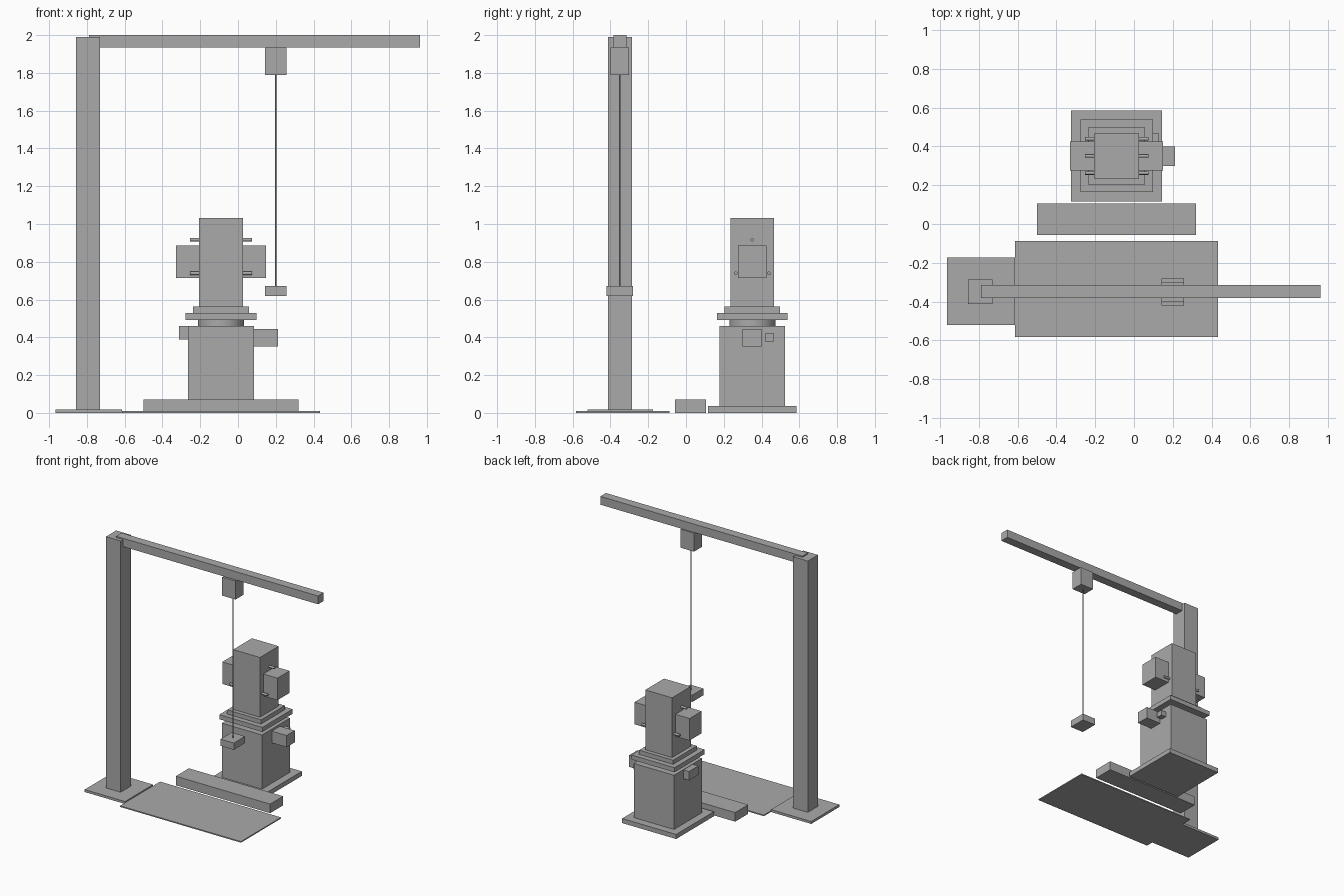
import bpy
import math

cube = bpy.data.objects.get("Cube")
if cube:
    bpy.data.objects.remove(cube, do_unlink=True)

# Single plain grey finish
grey = bpy.data.materials.new("plain_grey")
grey.use_nodes = True
colour = (0.4, 0.4, 0.4, 1.0)
grey.diffuse_color = colour
grey.node_tree.nodes["Principled BSDF"].inputs["Base Color"].default_value = colour


def box(name, x, y, z):
    """Box from (min, max) ranges on each axis."""
    bpy.ops.mesh.primitive_cube_add(size=1, location=[sum(r) / 2 for r in (x, y, z)])
    ob = bpy.context.object
    ob.name = name
    ob.scale = [r[1] - r[0] for r in (x, y, z)]
    bpy.ops.object.transform_apply(location=False, rotation=False, scale=True)
    ob.data.materials.append(grey)
    return ob


def rod(name, centre, radius, length, along_x=False, sides=16):
    bpy.ops.mesh.primitive_cylinder_add(
        vertices=sides, radius=radius, depth=length, location=centre,
        rotation=(0, math.pi / 2 if along_x else 0, 0))
    ob = bpy.context.object
    ob.name = name
    bpy.ops.object.shade_smooth_by_angle(angle=math.radians(40))
    ob.data.materials.append(grey)
    return ob


CX, CY = -0.09, 0.351     # machine axis


def centred(name, half, z):
    return box(name, (CX - half, CX + half), (CY - half, CY + half), z)


# Jib crane
box("crane_base_plate", (-0.965, -0.615), (-0.522, -0.174), (0, 0.019))
box("crane_post", (-0.857, -0.73), (-0.412, -0.286), (0.019, 1.99))
box("crane_beam", (-0.79, 0.963), (-0.383, -0.314), (1.935, 2.0))
box("hoist_trolley", (0.143, 0.258), (-0.4, -0.303), (1.79, 1.935))
rod("hoist_cable", (0.201, -0.35, 1.23), 0.004, 1.12, sides=12)
box("hoist_load_block", (0.143, 0.258), (-0.42, -0.281), (0.619, 0.672))

# Floor mat and step
box("floor_mat", (-0.615, 0.434), (-0.583, -0.087), (0, 0.009))
box("front_step", (-0.5, 0.319), (-0.057, 0.105), (0, 0.071))

# Machine stack
centred("machine_base_plate", 0.234, (0, 0.036))
centred("machine_body", 0.174, (0.036, 0.461))
rod("turntable_neck", (CX, CY, 0.477), 0.122, 0.034, sides=48)
centred("table_lower", 0.187, (0.493, 0.529))
centred("table_upper", 0.147, (0.529, 0.562))
centred("tower", 0.116, (0.562, 1.031))

# Clamp units with three guide pins on both sides of the tower
for side, label in ((1, "left"), (-1, "right")):
    inner, outer = CX + side * 0.11, CX + side * 0.239
    box(label + "_clamp_unit", sorted((inner, outer)),
        (CY - 0.075, CY + 0.075), (0.713, 0.886))
    for i, (dy, z) in enumerate(((0, 0.917), (-0.088, 0.739), (0.088, 0.739))):
        rod(f"{label}_guide_pin_{i + 1}", (CX + side * 0.135, CY + dy, z),
            0.009, 0.058, along_x=True)

# Control boxes on the body
box("left_motor_box", (0.08, 0.212), (0.3, 0.401), (0.352, 0.444))
box("left_valve_box", (0.08, 0.128), (0.418, 0.467), (0.379, 0.421))
box("right_junction_box", (-0.312, -0.26), (0.292, 0.408), (0.389, 0.459))
